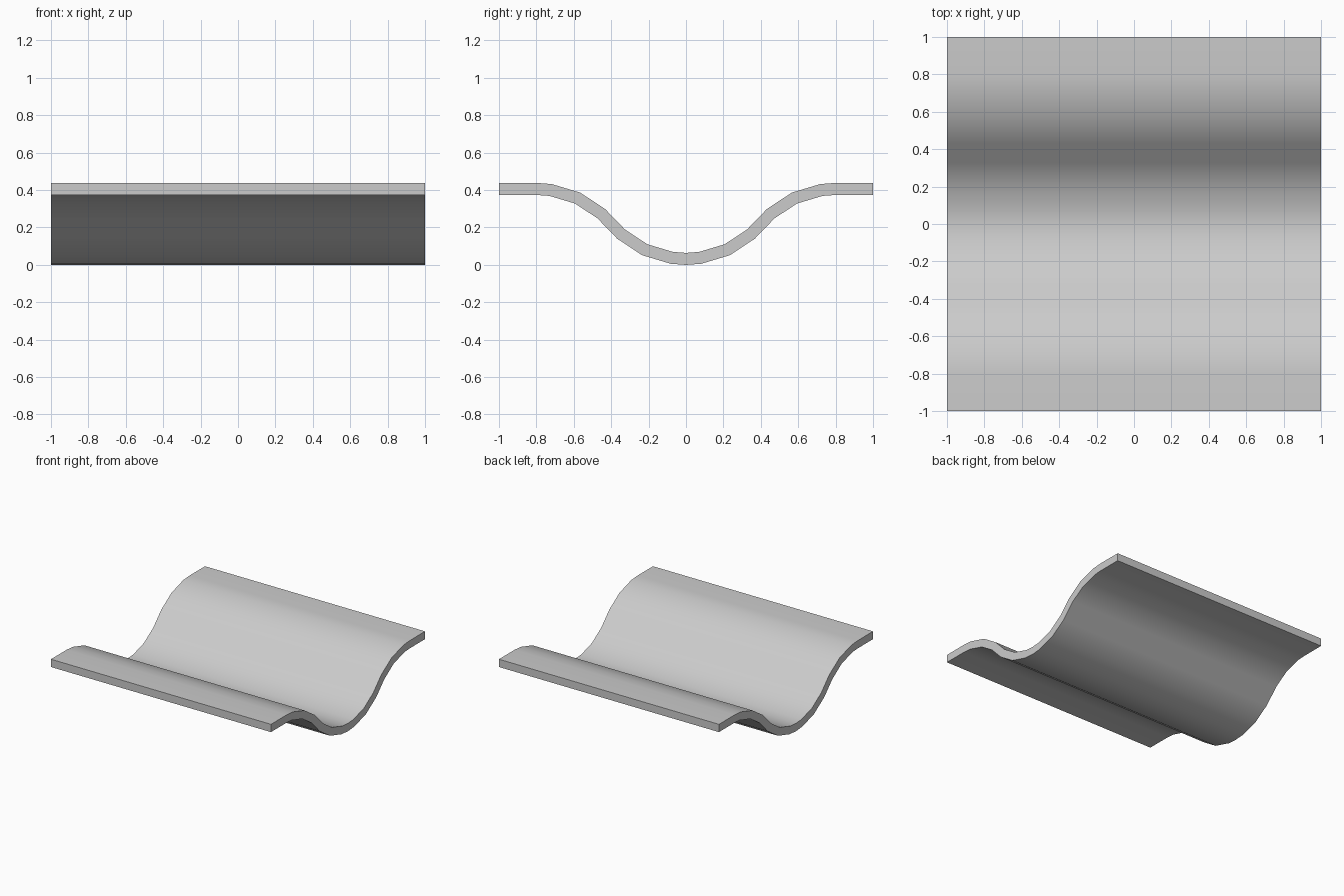
import bpy, bmesh, math

if "Cube" in bpy.data.objects:
    bpy.data.objects.remove(bpy.data.objects["Cube"])

THICK = 0.064
LOW, HIGH = 0.032, 0.406      # centreline heights of the valley and the flat rims
HALF = 0.4                    # y of the inflection between valley and crest arcs

# Arc radius and angle that reach the inflection point
angle = 2 * math.atan2((HIGH - LOW) / 2, HALF)
radius = HALF / math.sin(angle)

# Half centreline: valley arc, mirrored crest arc, flat rim
valley = [(radius * math.sin(angle * f), LOW + radius * (1 - math.cos(angle * f)))
          for f in (0, 1 / 6, 1 / 2, 5 / 6)]
crest = [(2 * HALF - y, LOW + HIGH - z) for y, z in reversed(valley)]
half = valley + crest + [(1.0, HIGH)]
profile = [(-y, z) for y, z in reversed(half[1:])] + half

# Sheet swept along x
bm = bmesh.new()
rows = [[bm.verts.new((x, y, z)) for x in (-1, 1)] for y, z in profile]
for a, b in zip(rows, rows[1:]):
    bm.faces.new((a[0], a[1], b[1], b[0]))
mesh = bpy.data.meshes.new("curved_panel")
bm.to_mesh(mesh)
bm.free()
panel = bpy.data.objects.new("curved_panel", mesh)
bpy.context.collection.objects.link(panel)
bpy.context.view_layer.objects.active = panel
panel.select_set(True)

# Even thickness, then smooth curves with crisp rims
solid = panel.modifiers.new("thickness", 'SOLIDIFY')
solid.thickness = THICK
solid.offset = 0
solid.use_even_offset = True
bpy.ops.object.modifier_apply(modifier=solid.name)
bpy.ops.object.shade_smooth_by_angle(angle=math.radians(30))
